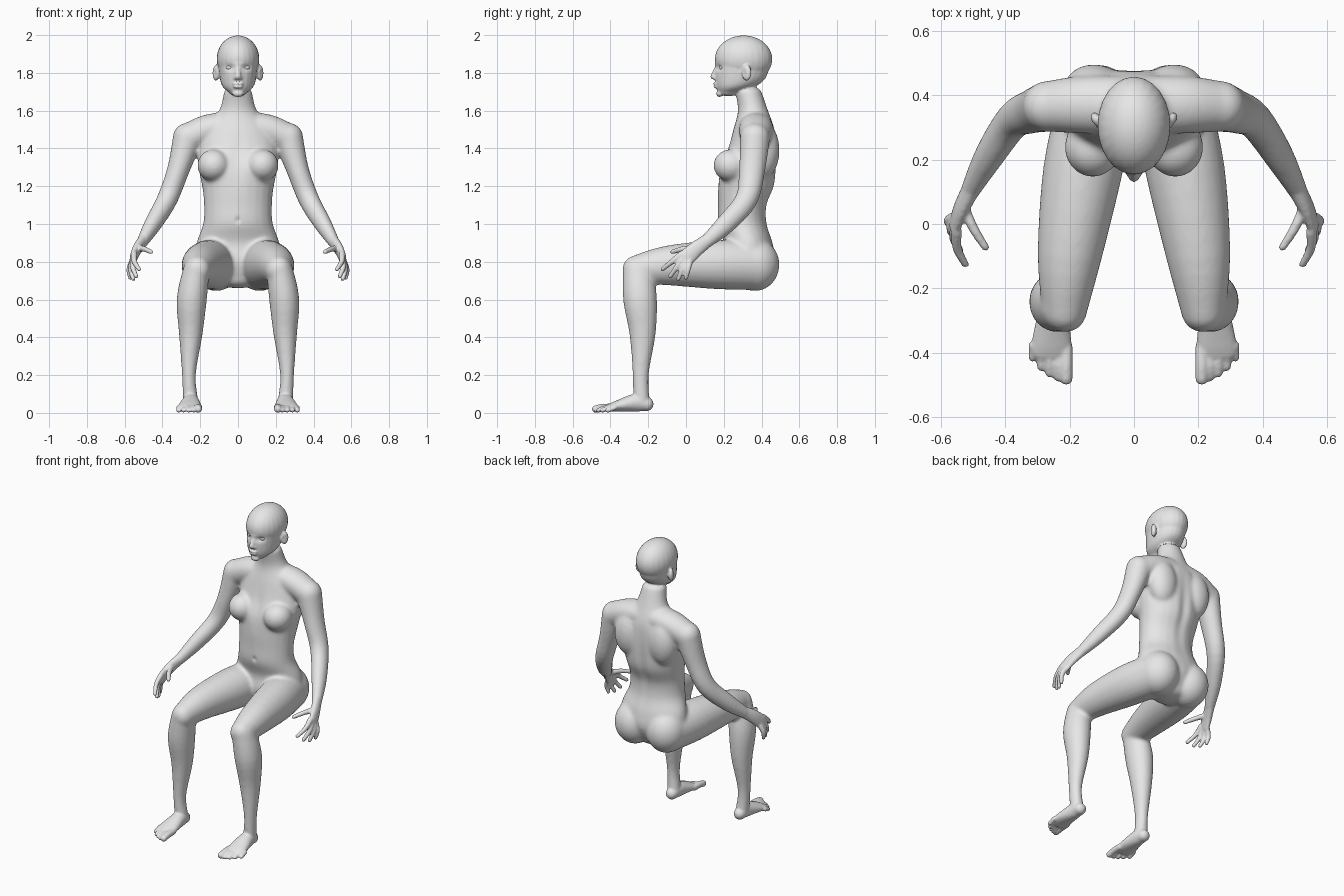
import bpy, bmesh, math
from mathutils import Vector, Matrix

cube = bpy.data.objects.get("Cube")
if cube:
    bpy.data.objects.remove(cube, do_unlink=True)

GREY = (.8, .8, .8, 1)
skin = bpy.data.materials.new("plain grey")
skin.use_nodes = True
skin.diffuse_color = GREY
skin.node_tree.nodes["Principled BSDF"].inputs["Base Color"].default_value = GREY

ACROSS, DEPTH, UP = Vector((1, 0, 0)), Vector((0, 1, 0)), Vector((0, 0, 1))
SIDES = 24
STEPS = 4


def mirror_signs(x):
    """Parts off the centre line are made on both sides."""
    return (1, -1) if x else (1,)


def spline(stations):
    """Smooth curve through tuples of x, y, z, width and optional depth."""
    stations = [s if len(s) > 4 else (*s, s[-1]) for s in stations]
    padded = [stations[0], *stations, stations[-1]]
    path = []
    for before, start, end, after in zip(padded, stations, stations[1:], padded[3:] + padded[-1:]):
        for step in range(STEPS):
            t = step / STEPS
            path.append([
                b + t * ((c - a) / 2 + t * (a - 2.5 * b + 2 * c - d / 2
                                            + t * (1.5 * (b - c) + (d - a) / 2)))
                for a, b, c, d in zip(before, start, end, after)])
    path.append(list(stations[-1]))
    return [(Vector(p[:3]), *p[3:]) for p in path]


def round_end(ring, direction, bulge):
    """Shrinking rings that close the end of a tube."""
    centre, side, front, width, depth = ring
    angles = [step * .38 for step in range(1, STEPS + 1)]
    return [(centre + direction * bulge * min(width, depth) * math.sin(a), side, front,
             width * math.cos(a), depth * math.cos(a)) for a in angles]


def tube(bm, stations, reference=ACROSS, axis=None):
    """Loft of oval rings; a fixed axis keeps the rings level and the ends flat."""
    path = spline(stations)
    rings = []
    for i, (centre, width, depth) in enumerate(path):
        following, previous = path[min(i + 1, len(path) - 1)], path[max(i - 1, 0)]
        along = axis or (following[0] - previous[0]).normalized()
        side = (reference - along * reference.dot(along)).normalized()
        ring = (centre, side, along.cross(side), width, depth)
        bulge = .4 if axis else .95
        if previous is path[i]:
            rings += reversed(round_end(ring, -along, bulge))
        rings.append(ring)
        if following is path[i]:
            rings += round_end(ring, along, bulge)
    for sign in mirror_signs(stations[0][0]):
        loops = []
        for centre, side, front, width, depth in rings:
            loop = []
            for k in range(SIDES):
                angle = math.tau * k / SIDES
                spot = centre + side * width * math.cos(angle) + front * depth * math.sin(angle)
                loop.append(bm.verts.new((spot.x * sign, spot.y, spot.z)))
            loops.append(loop)
        for low, high in zip(loops, loops[1:]):
            for k in range(SIDES):
                bm.faces.new((low[k - 1], low[k], high[k], high[k - 1]))
        bm.faces.new(loops[0])
        bm.faces.new(loops[-1])


def blob(bm, centre, radii, turn=0):
    """Ellipsoid, turned about the vertical."""
    x, y, z = centre
    for sign in mirror_signs(x):
        matrix = (Matrix.Translation((x * sign, y, z))
                  @ Matrix.Rotation(turn * sign, 4, "Z") @ Matrix.Diagonal((*radii, 1)))
        bmesh.ops.create_uvsphere(bm, u_segments=SIDES, v_segments=SIDES, radius=1, matrix=matrix)


def make_object(name, bm):
    bmesh.ops.recalc_face_normals(bm, faces=bm.faces)
    mesh = bpy.data.meshes.new(name)
    bm.to_mesh(mesh)
    bm.free()
    mesh.materials.append(skin)
    mesh.shade_smooth()
    obj = bpy.data.objects.new(name, mesh)
    bpy.context.collection.objects.link(obj)
    return obj


def fuse(bm, voxel, rounds):
    """Melt overlapping parts into one soft skin."""
    parts = make_object("loose parts", bm)
    remesh = parts.modifiers.new("fuse", "REMESH")
    remesh.mode = "VOXEL"
    remesh.voxel_size = voxel
    soften = parts.modifiers.new("soften", "SMOOTH")
    soften.iterations = rounds
    graph = bpy.context.evaluated_depsgraph_get()
    mesh = bpy.data.meshes.new_from_object(parts.evaluated_get(graph))
    bpy.data.objects.remove(parts, do_unlink=True)
    fused = bmesh.new()
    fused.from_mesh(mesh)
    bpy.data.meshes.remove(mesh)
    return fused


def dent(bm, centre, reach, push):
    """Push the skin softly around one spot."""
    for sign in mirror_signs(centre[0]):
        flip = Vector((sign, 1, 1))
        middle, shift = Vector(centre) * flip, Vector(push) * flip
        for vert in bm.verts:
            far = sum((a / b) ** 2 for a, b in zip(vert.co - middle, reach))
            if far < 6:
                vert.co += shift * math.exp(-far)


# Torso and neck in even steps of height: middle, half width, half depth
body = bmesh.new()
torso = [(.32, .12, .1), (.33, .22, .14), (.33, .22, .13), (.3, .185, .13),
         (.3, .18, .13), (.32, .19, .15), (.33, .21, .15), (.35, .21, .13),
         (.36, .18, .11), (.355, .1, .08), (.33, .075, .07)]
tube(body, [(0, y, .7 + i / 10, w, d) for i, (y, w, d) in enumerate(torso)], axis=UP)
blob(body, (.13, .235, 1.31), (.085, .09, .085), -.25)   # chest
blob(body, (.12, .41, 1.39), (.1, .085, .15), .15)       # shoulder blades
blob(body, (.115, .365, .785), (.125, .13, .14))         # seat muscles

# Shoulders and arms
tube(body, [(.05, .37, 1.52, .09, .075), (.16, .37, 1.5, .09, .08),
            (.26, .365, 1.455, .08)], reference=DEPTH)
tube(body, [(.265, .365, 1.46, .08), (.315, .35, 1.29, .06, .07),
            (.375, .32, 1.13, .055, .06), (.45, .21, 1, .046, .053),
            (.51, .1, .9, .03, .036)])

# Thighs and lower legs
tube(body, [(.12, .36, .78, .12, .13), (.16, .16, .785, .123, .13),
            (.2, -.1, .78, .1, .105), (.215, -.27, .755, .07, .077)])
tube(body, [(.22, -.255, .76, .07, .08), (.245, -.243, .6, .08, .09),
            (.25, -.23, .42, .063, .07), (.26, -.24, .2, .037, .043),
            (.25, -.235, .055, .042, .045)])
body = fuse(body, .01, 9)

# Head, nose, lips and ears
blob(body, (0, .305, 1.873), (.113, .152, .125))
tube(body, [(0, .225, 1.695, .045, .055), (0, .26, 1.725, .08, .1),
            (0, .287, 1.77, .096, .133), (0, .3, 1.85, .105, .148)], axis=UP)
tube(body, [(0, .172, 1.845, .014), (0, .145, 1.78, .016)])
blob(body, (.013, .155, 1.773), (.011, .014, .009))      # nostrils
for lip in (1.742, 1.727):
    blob(body, (0, .157, lip), (.027, .014, .008))
blob(body, (0, .178, 1.69), (.03, .018, .018))           # chin
blob(body, (.117, .322, 1.8), (.016, .026, .042), -.4)   # ears

# Palms
tube(body, [(.505, .11, .91, .028, .036), (.535, .05, .865, .024, .042),
            (.555, 0, .82, .018, .046)])

# Fingers spread evenly from first to last, then thumbs
first_knuckle, last_knuckle = Vector((.55, -.025, .84)), Vector((.56, .02, .8))
first_tip, last_tip = Vector((.523, -.125, .76)), Vector((.57, 0, .715))
for finger in range(4):
    share = finger / 3
    knuckle = first_knuckle.lerp(last_knuckle, share)
    tip = first_tip.lerp(last_tip, share) - UP * math.sin(share * math.pi) * .025
    bend = (knuckle + tip) / 2 + ACROSS * .012
    tube(body, [(*knuckle, .017), (*bend, .0145), (*tip, .0115)])
tube(body, [(.527, .05, .872, .017), (.497, -.015, .868, .015), (.46, -.073, .852, .012)])

# Feet and toes
tube(body, [(.25, -.207, .046, .037), (.25, -.26, .055, .045, .048),
            (.255, -.36, .037, .061, .03), (.257, -.405, .027, .062, .02)])
for toe in range(5):
    x, tip = .21 + toe * .026, -.48 + toe * toe / 250
    radius = .013 if toe else .02
    tube(body, [(x, -.38, .03, radius), (x, tip + .04, .028, radius), (x, tip, radius, radius)])
body = fuse(body, .0065, 3)

dent(body, (.043, .168, 1.828), (.026, .04, .017), (0, .014, 0))   # eye sockets
dent(body, (.13, .305, 1.8), (.012, .012, .022), (-.009, 0, 0))    # ear hollows
dent(body, (0, .15, 1.7345), (.024, .03, .004), (0, .006, 0))      # mouth line
dent(body, (0, .48, 1.2), (.03, .08, .22), (0, -.012, 0))          # spine
dent(body, (0, .17, 1.02), (.012, .04, .016), (0, .008, 0))        # navel
dent(body, (0, .24, 1.33), (.03, .09, .1), (0, .01, 0))            # breastbone
make_object("body", body)

# Eyes
eyes = bmesh.new()
blob(eyes, (.043, .196, 1.828), (.021, .02, .015))
make_object("eyes", eyes)
